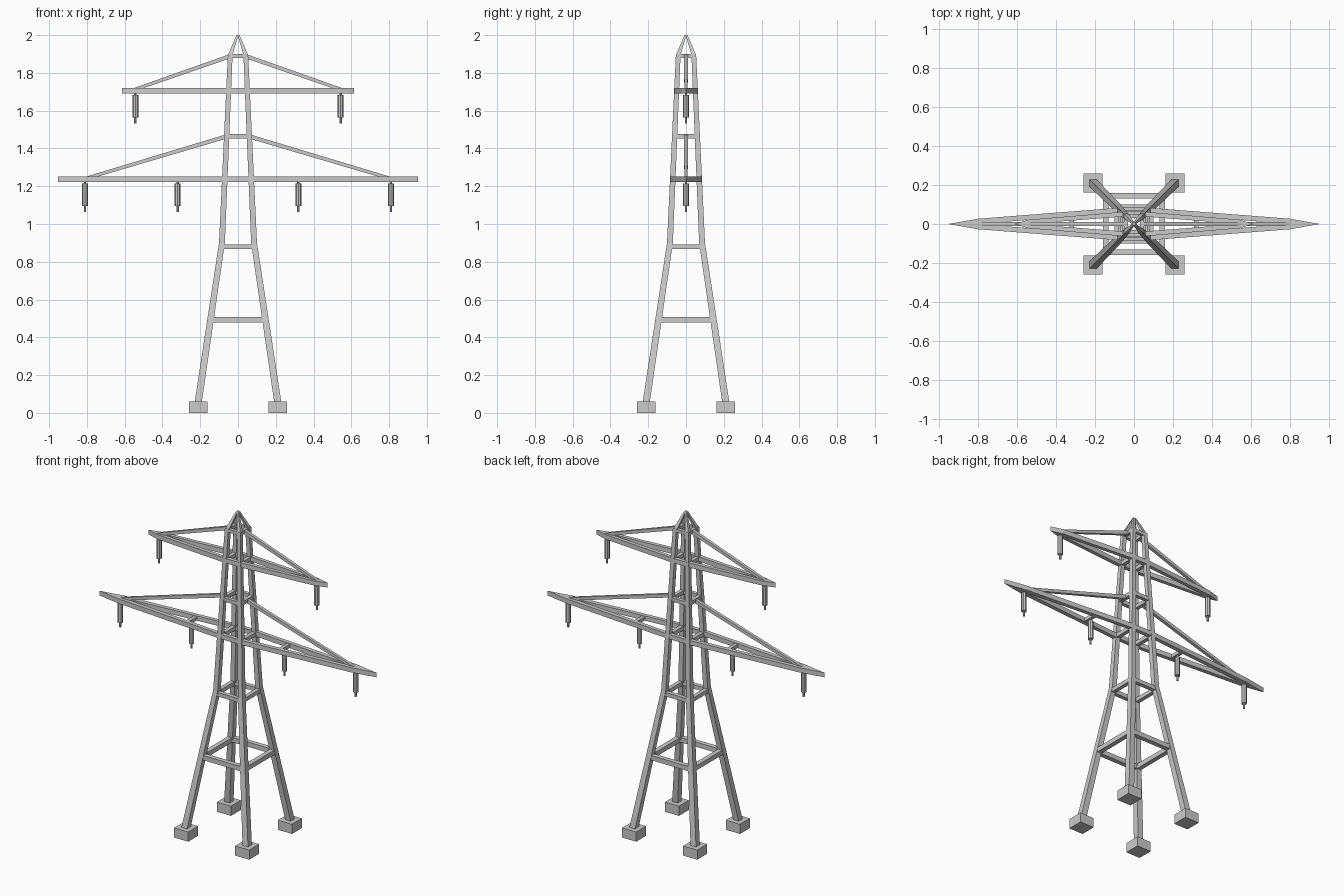
import bpy, bmesh
from mathutils import Vector as V

if "Cube" in bpy.data.objects:
    bpy.data.objects.remove(bpy.data.objects["Cube"])


def finish(name, bm):
    bmesh.ops.recalc_face_normals(bm, faces=bm.faces)
    me = bpy.data.meshes.new(name)
    bm.to_mesh(me)
    bm.free()
    ob = bpy.data.objects.new(name, me)
    bpy.context.collection.objects.link(ob)
    return ob


def loft(bm, stations, u, v):
    """Bar through (point, width_u, width_v) stations, with a rectangular section."""
    u, v = V(u), V(v)
    rings = []
    for p, a, b in stations:
        rings.append([bm.verts.new(V(p) + u * a / 2 * i + v * b / 2 * j)
                      for i, j in ((-1, -1), (1, -1), (1, 1), (-1, 1))])
    for r, s in zip(rings, rings[1:]):
        for i in range(4):
            bm.faces.new((r[i], r[i - 1], s[i - 1], s[i]))
    bm.faces.new(rings[0])
    bm.faces.new(rings[-1])


X, Y, Z = (1, 0, 0), (0, 1, 0), (0, 0, 1)
CORNERS = [(sx, sy) for sx in (-1, 1) for sy in (-1, 1)]
LEG = [(0.04, 0.213, 0.038), (0.9, 0.085, 0.031), (1.9, 0.041, 0.025)]


def leg_at(z):
    """Leg centre offset at a height."""
    for (z0, r0, _), (z1, r1, _) in zip(LEG, LEG[1:]):
        if z <= z1:
            return r0 + (r1 - r0) * (z - z0) / (z1 - z0)


# Footings, legs and pointed cap
feet, legs, cap = bmesh.new(), bmesh.new(), bmesh.new()
for sx, sy in CORNERS:
    c = (0.21 * sx, 0.21 * sy)
    loft(feet, [((*c, 0), 0.097, 0.097), ((*c, 0.06), 0.097, 0.097)], X, Y)
    loft(legs, [((sx * r, sy * r, z), w, w) for z, r, w in LEG], X, Y)
    loft(cap, [((sx * 0.041, sy * 0.041, 1.895), 0.024, 0.024),
               ((sx * 0.003, sy * 0.003, 2.0), 0.01, 0.01)], X, Y)
finish("footings", feet)
finish("tower_legs", legs)
finish("peak_cap", cap)

# Horizontal rings between the legs
braces = bmesh.new()
for z, t in ((0.493, 0.029), (0.88, 0.025), (1.235, 0.025),
             (1.465, 0.023), (1.705, 0.023), (1.89, 0.02)):
    r = leg_at(z)
    for s in (-1, 1):
        loft(braces, [((k * r, s * r, z), t, t) for k in (-1, 1)], Y, Z)
        loft(braces, [((s * r, k * r, z), t, t) for k in (-1, 1)], X, Z)
finish("ring_braces", braces)


def cross_arm(name, z, tip, knee, half, ties):
    """Lens-shaped frame with pointed solid tips, plus cross ties."""
    r, h = leg_at(z), 0.029
    yo, yi = r + 0.0135, r - 0.011
    outer = [(r, yo), (knee, half), (tip, 0), (knee, -half), (r, -yo)]
    inner = [(r, yi), (knee - 0.05, 0.004), (knee - 0.03, 0),
             (knee - 0.05, -0.004), (r, -yi)]
    bm = bmesh.new()
    loops = []
    for pts in (outer, inner):
        full = pts + [(-x, -y) for x, y in pts]
        loops.append([[bm.verts.new((x, y, z + k * h / 2)) for x, y in full]
                      for k in (-1, 1)])
    (ob, ot), (ib, it) = loops
    for i in range(len(ob)):
        for a, b in ((ob, ot), (ot, it), (it, ib), (ib, ob)):
            bm.faces.new((a[i], a[i - 1], b[i - 1], b[i]))
    for x in ties:
        y = r + (0.014 - r) * (x - r) / (knee - r)
        for s in (-1, 1):
            loft(bm, [((s * x, k * y, z), 0.022, 0.022) for k in (-1, 1)], X, Z)
    finish(name, bm)


cross_arm("lower_cross_arm", 1.236, 0.953, 0.80, 0.027, [0.32])
cross_arm("upper_cross_arm", 1.705, 0.615, 0.54, 0.022, [])

# Sloping stays above each arm
stays = bmesh.new()
for s in (-1, 1):
    for (x0, z0), (x1, z1) in (((0.062, 1.463), (0.80, 1.243)),
                               ((0.043, 1.888), (0.55, 1.711))):
        loft(stays, [((s * x0, 0, z0), 0.02, 0.023),
                     ((s * x1, 0, z1), 0.018, 0.018)], Y, Z)
finish("arm_stays", stays)


# Hanging insulators: thin rod through a thicker body
def cylinder(bm, x, z0, z1, r):
    res = bmesh.ops.create_cone(bm, cap_ends=True, segments=8, radius1=r,
                                radius2=r, depth=z1 - z0)
    bmesh.ops.translate(bm, verts=res["verts"], vec=(x, 0, (z0 + z1) / 2))


for n, (x, z) in enumerate(((0.81, 1.236), (0.32, 1.236), (0.543, 1.705))):
    for s, side in ((-1, "left"), (1, "right")):
        bm = bmesh.new()
        cylinder(bm, s * x, z - 0.172, z, 0.0065)
        cylinder(bm, s * x, z - 0.142, z - 0.022, 0.0155)
        finish(f"insulator_{side}_{n + 1}", bm)
